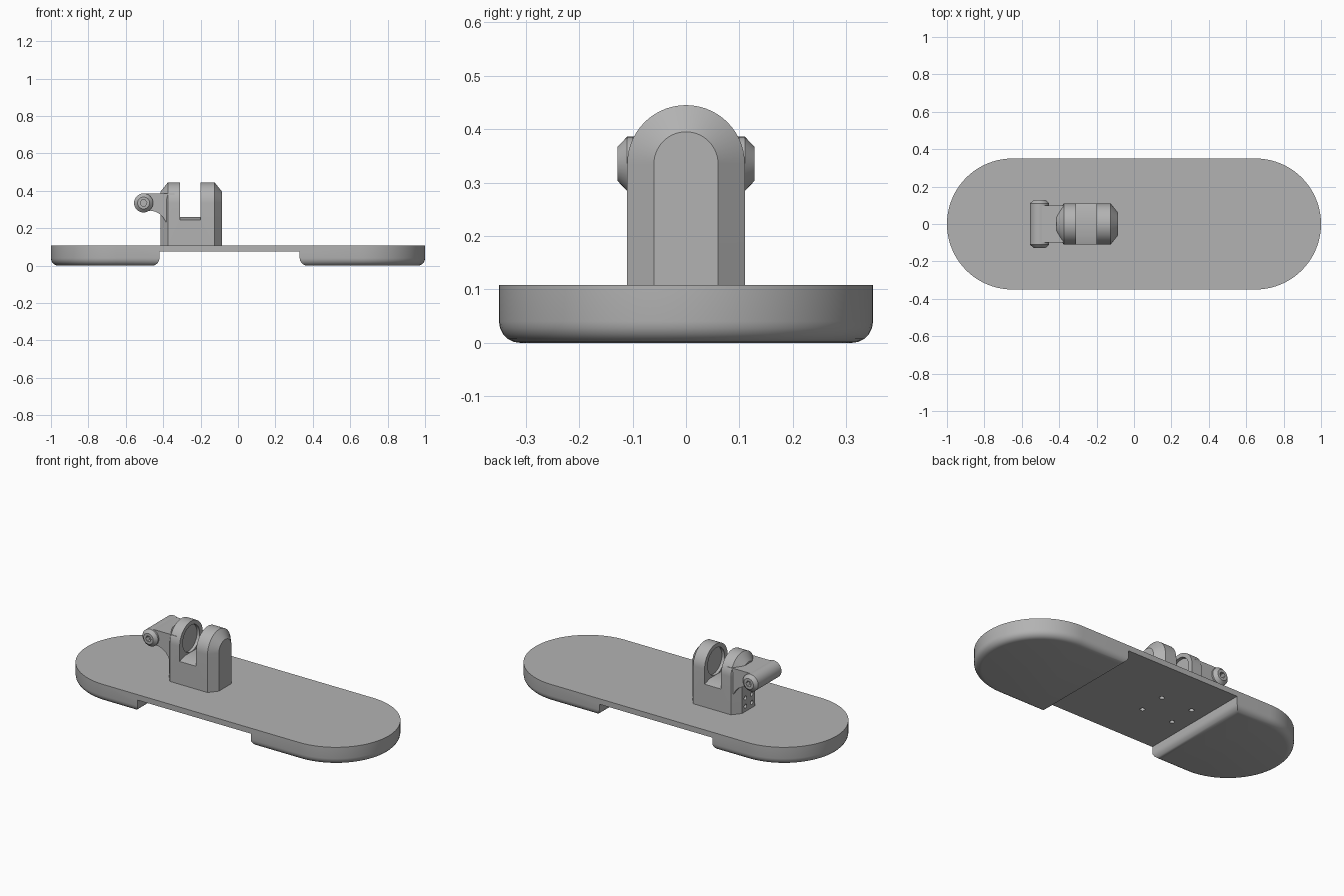
import bpy, bmesh, math
from mathutils import Vector

if "Cube" in bpy.data.objects:
    bpy.data.objects.remove(bpy.data.objects["Cube"])

grey = bpy.data.materials.new("plain grey")
grey.use_nodes = True
tone = (0.45, 0.45, 0.45, 1)
grey.diffuse_color = tone
grey.node_tree.nodes["Principled BSDF"].inputs["Base Color"].default_value = tone

PLACE = {"x": lambda d, a, b: (d, a, b),
         "y": lambda d, a, b: (a, d, b),
         "z": lambda d, a, b: (a, b, d)}


def loft(name, axis, sections):
    """Skin closed outlines placed at depths along an axis."""
    bm = bmesh.new()
    rings = [[bm.verts.new(PLACE[axis](d, a, b)) for a, b in outline]
             for d, outline in sections]
    n = len(rings[0])
    for lower, upper in zip(rings, rings[1:]):
        for i in range(n):
            j = (i + 1) % n
            bm.faces.new((lower[i], lower[j], upper[j], upper[i]))
    bm.faces.new(rings[0])
    bm.faces.new(rings[-1])
    bmesh.ops.recalc_face_normals(bm, faces=bm.faces)
    mesh = bpy.data.meshes.new(name)
    bm.to_mesh(mesh)
    bm.free()
    mesh.materials.append(grey)
    obj = bpy.data.objects.new(name, mesh)
    bpy.context.collection.objects.link(obj)
    return obj


def prism(name, axis, start, end, outline):
    return loft(name, axis, [(start, outline), (end, outline)])


def arc(a, b, r, start, end, steps):
    angles = [math.radians(start + (end - start) * i / steps) for i in range(steps + 1)]
    return [(a + r * math.cos(t), b + r * math.sin(t)) for t in angles]


def circle(a, b, r, sides=32):
    return arc(a, b, r, 0, 360, sides)[:-1]


def rect(a0, a1, b0, b1):
    return [(a0, b0), (a1, b0), (a1, b1), (a0, b1)]


def activate(obj):
    bpy.ops.object.select_all(action="DESELECT")
    obj.select_set(True)
    bpy.context.view_layer.objects.active = obj


def cut(obj, *cutters):
    activate(obj)
    for cutter in cutters:
        cutter.hide_render = True
        mod = obj.modifiers.new("cut", "BOOLEAN")
        mod.operation, mod.solver, mod.object = "DIFFERENCE", "EXACT", cutter
        bpy.ops.object.modifier_apply(modifier=mod.name)
        bpy.data.objects.remove(cutter)


def smooth(obj, angle=30):
    activate(obj)
    bpy.ops.object.shade_smooth_by_angle(angle=math.radians(angle))


# Base: a rounded slab with a wide channel beneath, leaving a foot at each end
base_top, channel_top = 0.108, 0.075
stadium = arc(0.65, 0, 0.35, -90, 90, 40) + arc(-0.65, 0, 0.35, 90, 270, 40)
base = prism("base", "z", 0, base_top, stadium)
cut(base, prism("channel_cutter", "y", -1, 1, rect(-0.42, 0.33, -0.1, channel_top)))

# Round the lower rim of both feet
bm = bmesh.new()
bm.from_mesh(base.data)
rim = [e for e in bm.edges if all(v.co.z < 0.001 for v in e.verts)
       and any(abs(f.normal.z) < 0.5 for f in e.link_faces)]
bmesh.ops.bevel(bm, geom=rim, offset=0.04, segments=5, profile=0.5, affect="EDGES")
bm.to_mesh(base.data)
bm.free()

# Screw holes under the base
cut(base, *[prism("screw_hole_cutter", "z", 0.03, 0.1, circle(x, y, 0.014, 16))
            for x in (-0.33, -0.125) for y in (-0.08, 0.08)])
smooth(base)

# Clamp body: an arched block with chamfered ends
pivot_z = 0.335


def arch(w):
    return [(-w, 0.1), (w, 0.1)] + arc(0, pivot_z, w, 0, 180, 28)


body = loft("clamp_body", "x", [(-0.415, arch(0.06)), (-0.375, arch(0.11)),
                                (-0.125, arch(0.11)), (-0.085, arch(0.06))])
slot = [(-0.15, 0.233), (-0.06, 0.26), (0.06, 0.26), (0.15, 0.233), (0.15, 0.6), (-0.15, 0.6)]
cut(body,
    prism("slot_cutter", "x", -0.31, -0.2, slot),
    prism("round_recess_cutter", "x", -0.328, -0.182, circle(0, pivot_z + 0.006, 0.08, 40)))
cut(body, *[prism("end_hole_cutter", "x", -0.5, -0.37, circle(y, z, 0.012, 16))
            for y in (-0.03, 0.03) for z in (0.14, 0.19)])
smooth(body)

# Arm joining the body to the hinge barrel
hinge_x = -0.505
arm_outline = ([(-0.34, 0.385), (hinge_x, 0.385)] + arc(hinge_x, pivot_z, 0.05, 105, 300, 16)
               + arc(-0.475, 0.2, 0.094, 85, 20, 8) + [(-0.34, 0.232)])
arm = prism("hinge_arm", "y", -0.1, 0.1, arm_outline)
smooth(arm)

# Hinge barrel with tapered ends and hexagonal sockets
barrel = loft("hinge_barrel", "y", [(y, circle(hinge_x, pivot_z, r)) for y, r in
              ((-0.128, 0.032), (-0.11, 0.051), (0.11, 0.051), (0.128, 0.032))])
cut(barrel, *[prism("socket_cutter", "y", side * 0.1, side * 0.2,
                    circle(hinge_x, pivot_z, 0.018, 6)) for side in (-1, 1)])
smooth(barrel)
